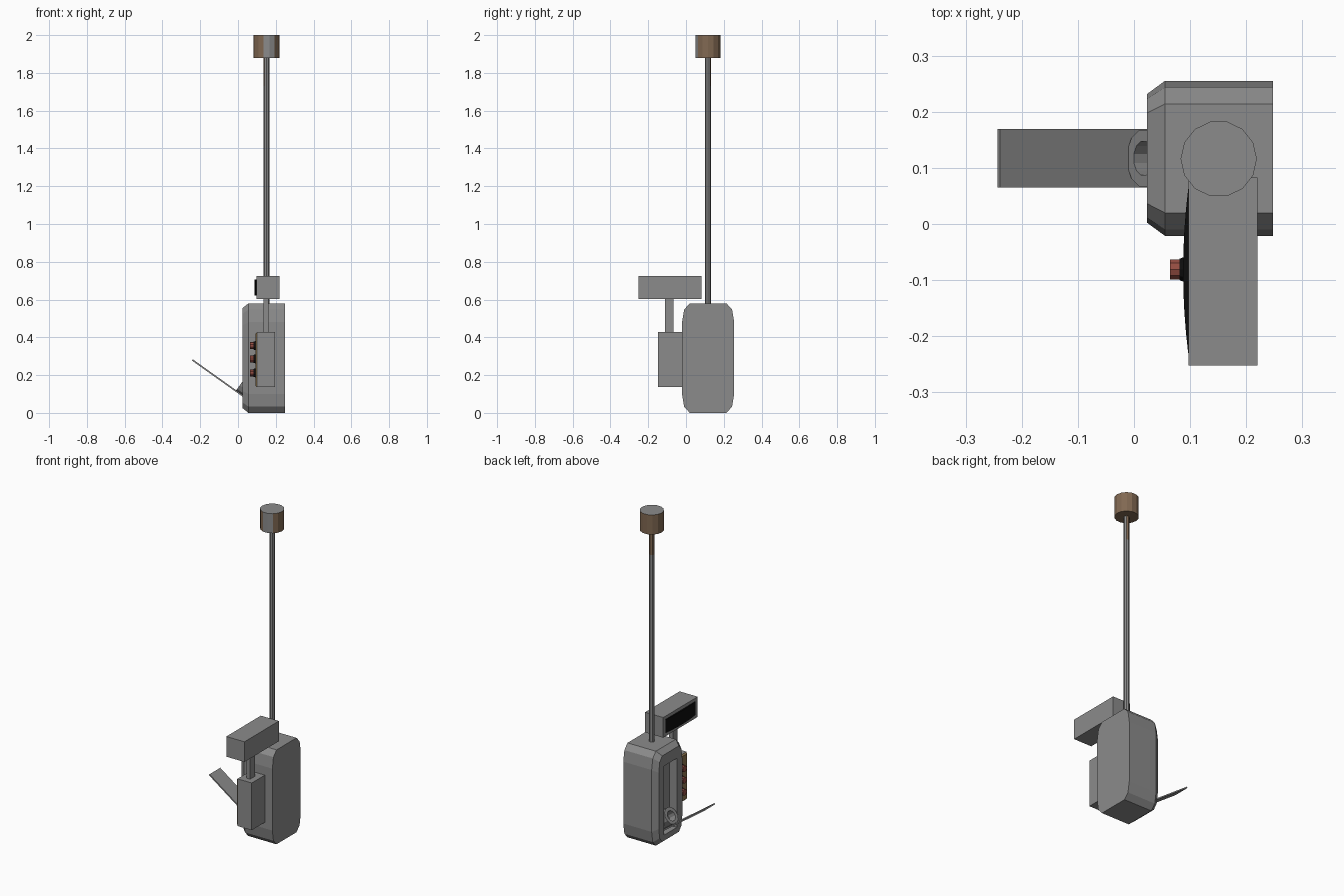
import bpy, bmesh, math
from mathutils import Vector, Matrix

if "Cube" in bpy.data.objects:
    bpy.data.objects.remove(bpy.data.objects["Cube"])


def material(name, rgb):
    m = bpy.data.materials.new(name)
    m.diffuse_color = (*rgb, 1)
    m.use_nodes = True
    m.node_tree.nodes["Principled BSDF"].inputs["Base Color"].default_value = m.diffuse_color
    return m


GREY = material("grey metal", (0.26, 0.26, 0.26))
BROWN = material("rust brown", (0.22, 0.14, 0.085))
RED = material("dull red", (0.30, 0.075, 0.055))
BLACK = material("screen black", (0.004, 0.004, 0.004))
TAN = material("panel tan", (0.27, 0.18, 0.08))


def finish(name, bm, *mats):
    bmesh.ops.recalc_face_normals(bm, faces=bm.faces[:])
    me = bpy.data.meshes.new(name)
    bm.to_mesh(me)
    bm.free()
    for m in mats:
        me.materials.append(m)
    ob = bpy.data.objects.new(name, me)
    bpy.context.collection.objects.link(ob)
    return ob


def loft(name, rings, *mats):
    """Skin a list of equal-length vertex rings and cap both ends."""
    bm = bmesh.new()
    loops = [[bm.verts.new(p) for p in r] for r in rings]
    n = len(loops[0])
    for a, b in zip(loops, loops[1:]):
        for i in range(n):
            j = (i + 1) % n
            bm.faces.new((a[i], a[j], b[j], b[i]))
    bm.faces.new(loops[0])
    bm.faces.new(loops[-1])
    return finish(name, bm, *mats)


def box(name, x, y, z, mat):
    return loft(name, [[(x[0], y[0], h), (x[1], y[0], h), (x[1], y[1], h), (x[0], y[1], h)]
                       for h in z], mat)


def turned(name, origin, axis, profile, sides, *mats, phase=0.0):
    """Revolve (radius, distance along axis) pairs about an axis."""
    rot = Vector((0, 0, 1)).rotation_difference(Vector(axis)).to_matrix()
    rings = []
    for r, d in profile:
        angles = [phase + 2 * math.pi * i / sides for i in range(sides)]
        rings.append([Vector(origin) + rot @ Vector((r * math.cos(a), r * math.sin(a), d))
                      for a in angles])
    return loft(name, rings, *mats)


# Main housing: rounded outline, chamfered towards -x
CY, CZ = 0.117, 0.29
quarter = [(0.138, 0.19), (0.127, 0.257), (0.097, 0.29)]
outline = (quarter + [(-y, z) for y, z in reversed(quarter)]
           + [(-y, -z) for y, z in quarter] + [(y, -z) for y, z in reversed(quarter)])


def outline_ring(x, sy, sz):
    return [(x, CY + y * sy, CZ + z * sz) for y, z in outline]


body = loft("housing", [outline_ring(0.248, 1, 1), outline_ring(0.055, 1, 1),
                        outline_ring(0.023, 0.83, 0.91)], GREY)

# Recess cut in the -x face
cutter = box("recess_cutter", (-0.05, 0.073), (0.055, 0.179), (0.06, 0.485), GREY)
cutter.hide_render = True
mod = body.modifiers.new("recess", 'BOOLEAN')
mod.operation = 'DIFFERENCE'
mod.solver = 'EXACT'
mod.object = cutter
bpy.context.view_layer.objects.active = body
bpy.ops.object.modifier_apply(modifier=mod.name)
bpy.data.objects.remove(cutter)

# Sloping spout with a blind hole, and the tray below it
slope = Vector((-0.815, 0, 0.58)).normalized()
turned("spout", (0.017, CY, 0.157), slope,
       [(0.052, -0.075), (0.052, 0), (0.031, 0), (0.031, -0.05)], 12, GREY,
       phase=math.radians(15))
up = Vector((slope.z, 0, -slope.x))
low = Vector((0.044, 0, 0.072))
ends = [low, low + slope * 0.353]
tray = []
for y in (0.065, 0.169):
    side = Vector((0, y, 0))
    tray.append([ends[0] + side, ends[1] + side,
                 ends[1] + up * 0.008 + side, ends[0] + up * 0.008 + side])
loft("tray", tray, GREY)

# Pole, rusty near the top on the -x / +y sides
PX, PY = 0.151, 0.116
pole = turned("pole", (PX, PY, 0), (0, 0, 1),
              [(0.016, 0.57), (0.016, 1.73), (0.016, 1.89)], 8, GREY, BROWN)
for p in pole.data.polygons:
    if p.center.z > 1.75 and p.normal.y - p.normal.x > 0.3:
        p.material_index = 1

# Pole cap: grey top and a grey patch on the front right
cap = turned("pole_cap", (PX, PY, 0), (0, 0, 1), [(0.068, 1.88), (0.068, 2.0)], 14, GREY, BROWN)
for p in cap.data.polygons:
    a = math.degrees(math.atan2(p.normal.y, p.normal.x))
    grey = p.normal.z > 0.5 or (abs(p.normal.z) < 0.5 and -95 < a < -50)
    p.material_index = 0 if grey else 1

# Button box with its panel and three buttons
box("button_box", (0.1, 0.197), (-0.148, 0.0), (0.137, 0.427), GREY)
loft("button_panel", [[(x, -0.148 + i, 0.137 + i), (x, -0.022, 0.137 + i),
                       (x, -0.022, 0.427 - i), (x, -0.148 + i, 0.427 - i)]
                      for x, i in ((0.1, 0.0), (0.092, 0.008))], TAN)
for i, z in enumerate((0.212, 0.286, 0.356)):
    turned(f"button_collar_{i + 1}", (0.093, -0.081, z), (-1, 0, 0),
           [(0.025, 0), (0.02, 0.012)], 10, BLACK)
    turned(f"button_{i + 1}", (0.083, -0.081, z), (-1, 0, 0),
           [(0.019, 0), (0.019, 0.019)], 10, RED)

# Display head on its neck, with a bulged black screen
box("display_neck", (0.135, 0.161), (-0.112, -0.066), (0.42, 0.605), GREY)
box("display_box", (0.097, 0.22), (-0.252, 0.083), (0.602, 0.726), GREY)
arc = [(0.0965 - 0.009 * (1 - t * t), -0.084 + 0.146 * t)
       for t in [-1 + i / 4 for i in range(9)]]
screen = [(0.098, 0.062), (0.098, -0.23)] + arc
loft("screen", [[(x, y, z) for x, y in screen] for z in (0.622, 0.706)], BLACK)
